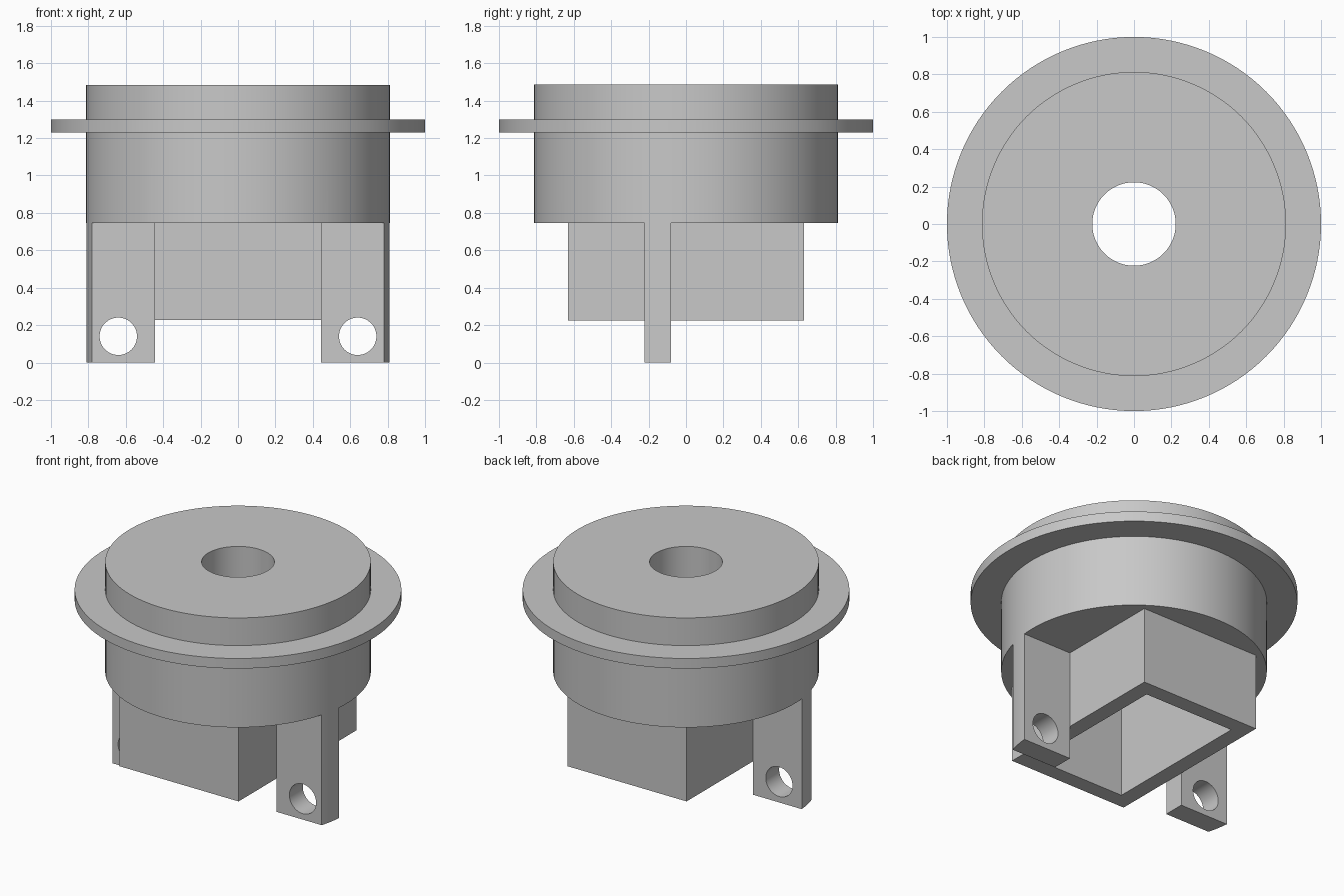
import bpy, bmesh, math
from mathutils import Matrix

if "Cube" in bpy.data.objects:
    bpy.data.objects.remove(bpy.data.objects["Cube"])

SEG = 128


def new_object(name, bm):
    bmesh.ops.recalc_face_normals(bm, faces=bm.faces)
    mesh = bpy.data.meshes.new(name)
    bm.to_mesh(mesh)
    bm.free()
    ob = bpy.data.objects.new(name, mesh)
    bpy.context.collection.objects.link(ob)
    return ob


def block(name, x0, x1, y0, y1, z0, z1):
    bm = bmesh.new()
    bmesh.ops.create_cube(bm, size=1)
    for v in bm.verts:
        v.co = ((x0 + x1) / 2 + v.co.x * (x1 - x0),
                (y0 + y1) / 2 + v.co.y * (y1 - y0),
                (z0 + z1) / 2 + v.co.z * (z1 - z0))
    return new_object(name, bm)


def rod(name, r, length, matrix, seg=64):
    bm = bmesh.new()
    bmesh.ops.create_cone(bm, cap_ends=True, segments=seg, radius1=r,
                          radius2=r, depth=length, matrix=matrix)
    return new_object(name, bm)


def turned(name, profile):
    """Solid of revolution from (radius, height) pairs, capped at both ends."""
    bm = bmesh.new()
    rings = [[bm.verts.new((r * math.cos(2 * math.pi * i / SEG),
                            r * math.sin(2 * math.pi * i / SEG), z))
              for i in range(SEG)] for r, z in profile]
    for a, b in zip(rings, rings[1:]):
        for i in range(SEG):
            j = (i + 1) % SEG
            bm.faces.new((a[i], a[j], b[j], b[i]))
    bm.faces.new(rings[0])
    bm.faces.new(rings[-1])
    return new_object(name, bm)


def subtract(target, cutter):
    mod = target.modifiers.new("cut", 'BOOLEAN')
    mod.operation = 'DIFFERENCE'
    mod.solver = 'EXACT'
    mod.object = cutter
    bpy.context.view_layer.objects.active = target
    bpy.ops.object.modifier_apply(modifier=mod.name)
    bpy.data.objects.remove(cutter, do_unlink=True)


# Flanged round body, turned full height so the legs keep its curved outside
R = 0.813
housing = turned("flanged_housing", [(R, 0), (R, 1.23), (1, 1.23), (1, 1.298),
                                     (R, 1.298), (R, 1.485)])

# Waste below the body, keeping the square skirt and the two legs
waste = block("waste", -1.2, 1.2, -1.2, 1.2, -0.3, 0.745)
subtract(waste, block("skirt_keep", -0.4455, 0.4455, -0.63, 0.63, 0.226, 2))
for s in (-1, 1):
    xs = sorted((s * 0.445, s * 1.5))
    subtract(waste, block("leg_keep", *xs, -0.223, -0.08, -1, 2))
subtract(housing, waste)

# Rectangular cavity from below, and the bore through the top
subtract(housing, block("cavity", -0.338, 0.338, -0.523, 0.523, -0.5, 1.1))
subtract(housing, rod("bore", 0.223, 1.0, Matrix.Translation((0, 0, 1.5))))

# Pin holes in the legs
for s in (-1, 1):
    m = Matrix.Translation((s * 0.64, -0.15, 0.14)) @ Matrix.Rotation(math.pi / 2, 4, 'X')
    subtract(housing, rod("pin_hole", 0.1, 0.4, m, 48))

# Single grey colour
grey = bpy.data.materials.new("plain grey")
grey.diffuse_color = (0.58, 0.58, 0.58, 1)
grey.use_nodes = True
grey.node_tree.nodes["Principled BSDF"].inputs["Base Color"].default_value = grey.diffuse_color
housing.data.materials.clear()
housing.data.materials.append(grey)
for p in housing.data.polygons:
    p.material_index = 0

bpy.ops.object.select_all(action='DESELECT')
housing.select_set(True)
bpy.context.view_layer.objects.active = housing
bpy.ops.object.shade_smooth_by_angle(angle=math.radians(30))
